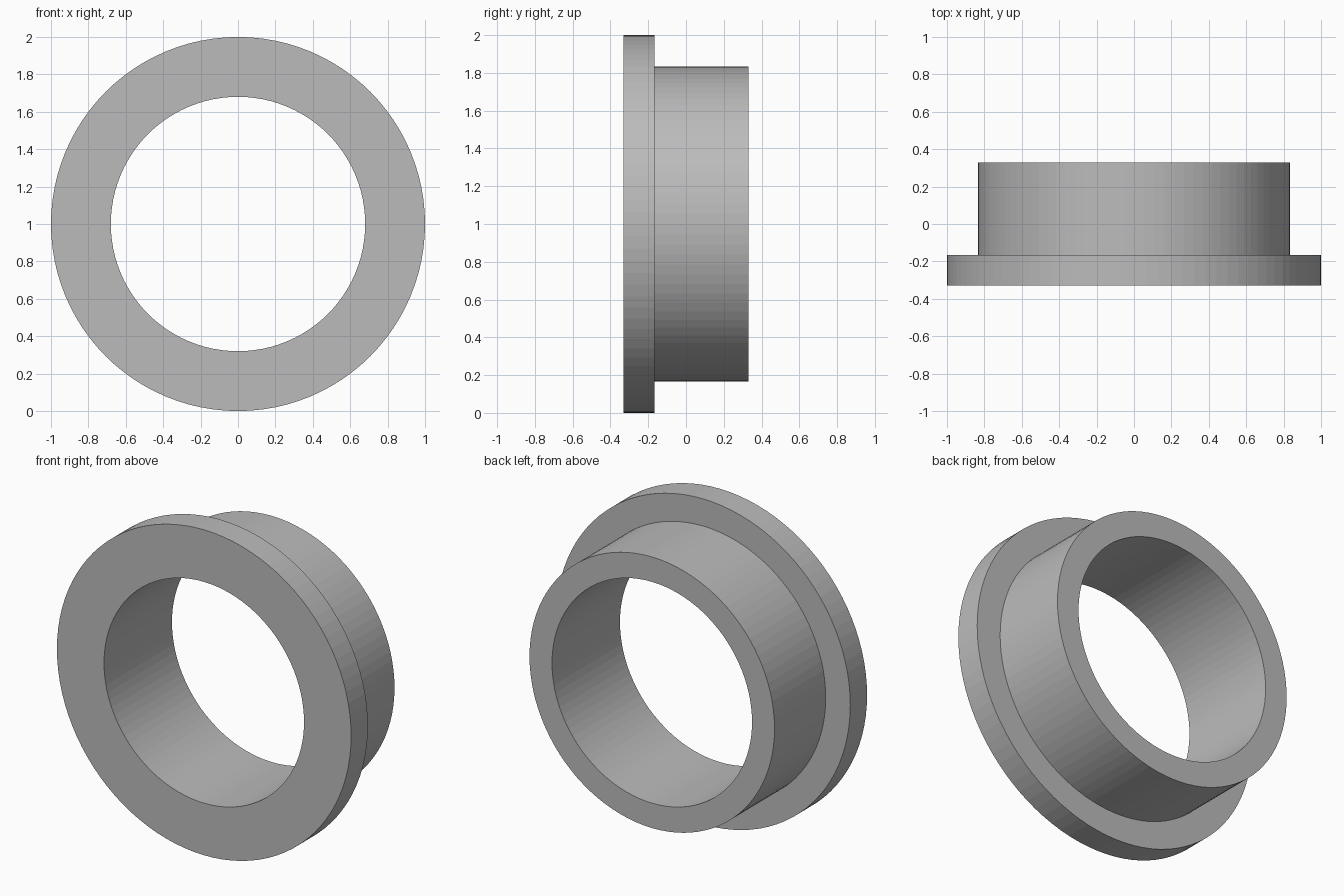
import bpy, bmesh, math

if "Cube" in bpy.data.objects:
    bpy.data.objects.remove(bpy.data.objects["Cube"])

SIDES = 96

# Closed cross-section of the flanged bushing: (radius, y)
profile = [(0.68, -0.33), (1.0, -0.33), (1.0, -0.167),
           (0.833, -0.167), (0.833, 0.33), (0.68, 0.33)]

grey = bpy.data.materials.new("plain grey")
grey.diffuse_color = (0.5, 0.5, 0.5, 1)
grey.use_nodes = True
grey.node_tree.nodes["Principled BSDF"].inputs["Base Color"].default_value = grey.diffuse_color

# Spin the cross-section round the y axis
bm = bmesh.new()
rings = []
for i in range(SIDES):
    a = 2 * math.pi * i / SIDES
    rings.append([bm.verts.new((r * math.cos(a), y, 1 + r * math.sin(a)))
                  for r, y in profile])
n = len(profile)
for i in range(SIDES):
    p, q = rings[i], rings[(i + 1) % SIDES]
    for j in range(n):
        k = (j + 1) % n
        bm.faces.new((p[j], p[k], q[k], q[j]))
bmesh.ops.recalc_face_normals(bm, faces=bm.faces)

mesh = bpy.data.meshes.new("flanged_bushing")
bm.to_mesh(mesh)
bm.free()
mesh.materials.append(grey)
bushing = bpy.data.objects.new("flanged_bushing", mesh)
bpy.context.collection.objects.link(bushing)
